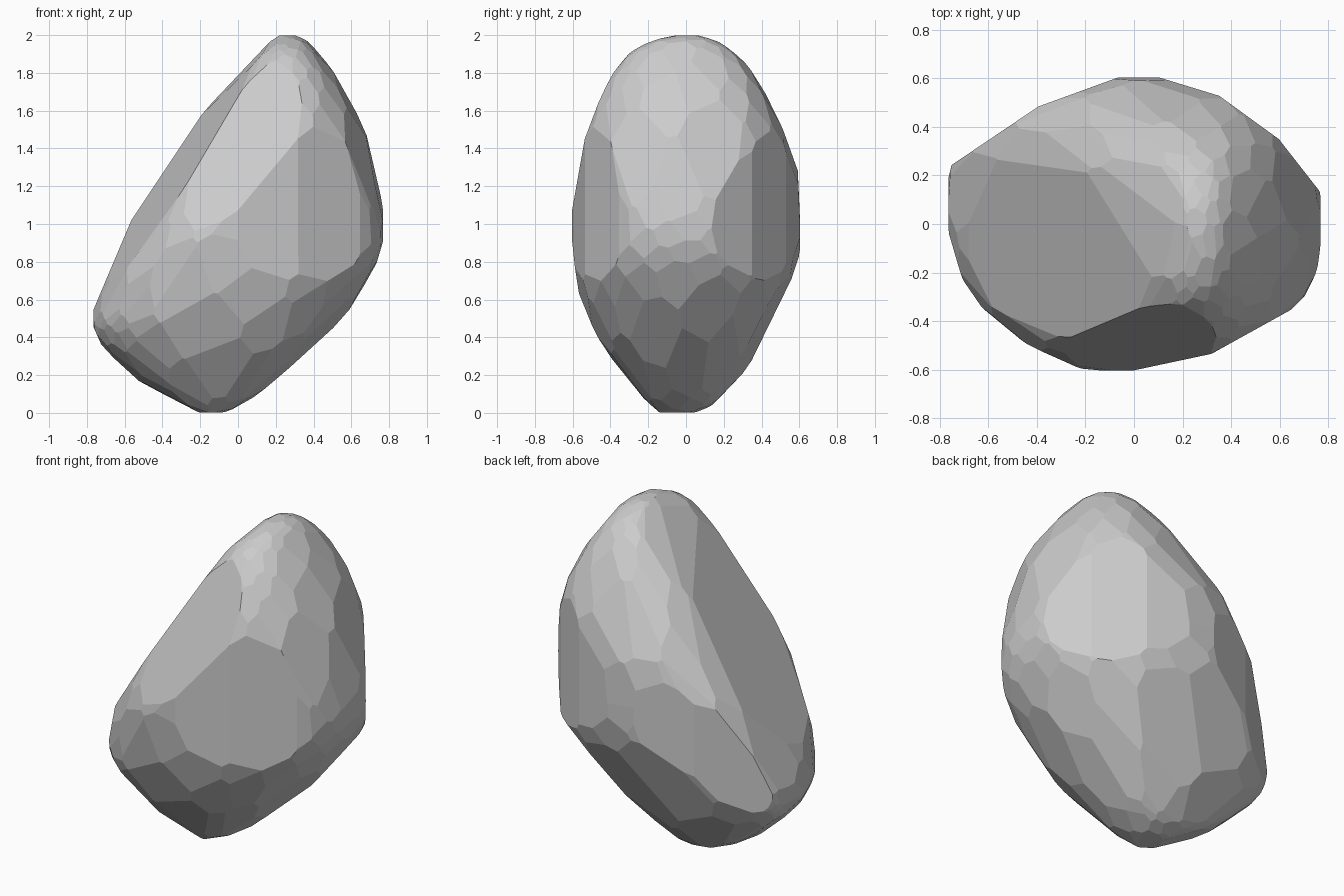
import bpy, bmesh, math, random
from mathutils import Vector

if "Cube" in bpy.data.objects:
    bpy.data.objects.remove(bpy.data.objects["Cube"])

random.seed(4)

# Boulder profile: height, left x, right x, front y, back y, x of the widest depth
PROFILE = [Vector(row) for row in (
    (0.00, -0.17, -0.11, -0.14, 0.04, -0.14),
    (0.06, -0.32, 0.04, -0.20, 0.16, -0.13),
    (0.20, -0.55, 0.22, -0.32, 0.25, -0.10),
    (0.45, -0.765, 0.47, -0.48, 0.41, -0.05),
    (0.75, -0.68, 0.71, -0.58, 0.555, 0.00),
    (1.02, -0.54, 0.77, -0.605, 0.605, 0.03),
    (1.40, -0.31, 0.67, -0.56, 0.54, 0.17),
    (1.70, -0.07, 0.56, -0.45, 0.41, 0.22),
    (1.90, 0.12, 0.42, -0.30, 0.26, 0.25),
    (1.97, 0.19, 0.36, -0.16, 0.15, 0.25),
    (2.00, 0.22, 0.29, -0.05, 0.06, 0.25),
)]
# Squareness of each corner, keyed by (is right, is back)
POWER = {(0, 0): 2.6, (1, 0): 2.3, (1, 1): 2.5, (0, 1): 2.8}
# Vertical flats around the outline seen from above: angle, distance
FLATS = [(54, 0.634), (38, 0.686), (73, 0.608), (-61, 0.623), (-45, 0.707),
         (-78, 0.59), (124, 0.622), (110, 0.59), (243, 0.65), (214, 0.73)]
# Two broad sloping facets: upper front, and the left slope
SLOPES = [((-0.25, -0.90, 0.37), 0.94), ((-0.825, -0.19, 0.532), 0.958)]


def spline_rows(rows, steps):
    """Smoothly add in-between rows to the profile."""
    padded = [rows[0]] + rows + [rows[-1]]
    for a, b, c, d in zip(padded, padded[1:], padded[2:], padded[3:]):
        for k in range(steps):
            t = k / steps
            yield 0.5 * (2 * b + (c - a) * t + (2 * a - 5 * b + 4 * c - d) * t ** 2
                         + (3 * b - a - 3 * c + d) * t ** 3)
    yield rows[-1]


def ring(row, count=40):
    """One rounded section made of four superellipse quarters."""
    z, left, right, front, back, xm = row
    for i in range(count):
        a = math.tau * i / count
        c, s = math.cos(a), math.sin(a)
        e = 2 / POWER[(int(c > 0), int(s > 0))]
        ym = (front + back) / 2
        if c < 0:                      # the left ridge sits towards the back
            ym += 0.35 * (back - ym) * abs(c)
        rx = right - xm if c > 0 else xm - left
        ry = back - ym if s > 0 else ym - front
        yield Vector((xm + math.copysign(abs(c) ** e, c) * rx,
                      ym + math.copysign(abs(s) ** e, s) * ry, z))


def chop(bm, normal, distance):
    """Cut off everything beyond a plane and cap the cut with a flat facet."""
    cut = bmesh.ops.bisect_plane(
        bm, geom=bm.verts[:] + bm.edges[:] + bm.faces[:], dist=1e-6,
        plane_co=normal * distance, plane_no=normal, clear_outer=True)
    edges = [g for g in cut['geom_cut'] if isinstance(g, bmesh.types.BMEdge)
             and len(g.link_faces) == 1]
    if len(edges) > 2:
        bmesh.ops.contextual_create(bm, geom=edges)


# Smooth guide shape, only used to measure how deep each chop goes
guide = [p for row in spline_rows(PROFILE, 4) for p in ring(row)]

# Chop a block down to the named flats and slopes
bm = bmesh.new()
bmesh.ops.create_cube(bm, size=5)
for angle, distance in FLATS:
    a = math.radians(angle)
    chop(bm, Vector((math.cos(a), math.sin(a), 0)), distance)
for normal, distance in SLOPES:
    n = Vector(normal)
    chop(bm, n.normalized(), distance / n.length)

# Chop evenly spread, slightly irregular facets over the whole stone
directions = [Vector(v) for v in ((1, 0, 0), (-1, 0, 0), (0, 1, 0),
                                  (0, -1, 0), (0, 0, 1), (0, 0, -1))]
COUNT = 230
for i in range(COUNT):
    z = 1 - (2 * i + 1) / COUNT
    a = i * math.pi * (3 - math.sqrt(5))
    r = math.sqrt(1 - z * z)
    d = Vector((r * math.cos(a), r * math.sin(a), z))
    d += Vector([random.uniform(-0.05, 0.05) for _ in range(3)])
    directions.append(d.normalized())
for d in directions:
    chop(bm, d, max(d.dot(p) for p in guide) - 0.002)

# Tidy slivers
bmesh.ops.remove_doubles(bm, verts=bm.verts, dist=0.004)
bmesh.ops.recalc_face_normals(bm, faces=bm.faces)

mesh = bpy.data.meshes.new("boulder")
bm.to_mesh(mesh)
bm.free()
boulder = bpy.data.objects.new("boulder", mesh)
bpy.context.collection.objects.link(boulder)
